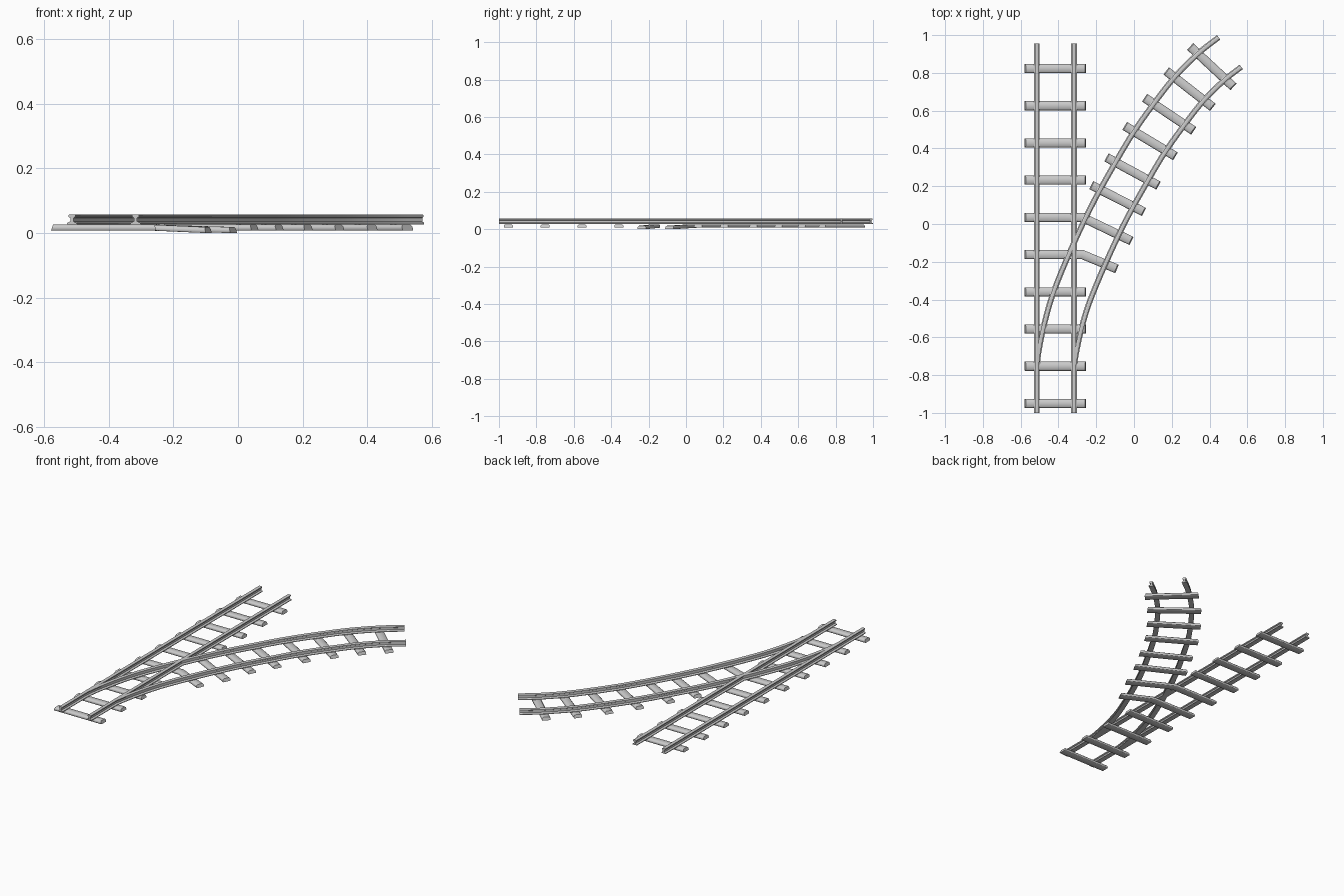
import bpy, bmesh, math
from mathutils import Vector

if "Cube" in bpy.data.objects:
    bpy.data.objects.remove(bpy.data.objects["Cube"])

GAUGE = 0.0985           # half distance between rails
HALF = 0.163             # half sleeper length

# cross-sections as (sideways, height)
half_rail = [(0.015, 0.027), (0.015, 0.031), (0.005, 0.036),
             (0.005, 0.047), (0.0105, 0.050), (0.0105, 0.056), (0.008, 0.058)]
RAIL = half_rail + [(-x, z) for x, z in reversed(half_rail)]
SLEEPER = [(0.022, 0.0), (0.024, 0.002), (0.024, 0.012), (0.017, 0.0185),
           (-0.017, 0.0185), (-0.024, 0.012), (-0.024, 0.002), (-0.022, 0.0)]


def sweep(name, path, profile, trim=0.0):
    """Sweep a profile along a path with mitred joints; trim slopes the ends inward at the top."""
    path = [Vector(p) for p in path]
    top = max(z for _, z in profile)
    bm = bmesh.new()
    rings = []
    last = len(path) - 1
    for i, p in enumerate(path):
        a = (p - path[max(i - 1, 0)]).to_2d()
        b = (path[min(i + 1, last)] - p).to_2d()
        a = a.normalized() if i > 0 else b.normalized()
        b = b.normalized() if i < last else a
        t = (a + b).normalized()
        n = Vector((t.y, -t.x)) / max(t.dot(a), 0.3)
        slope = trim if i == 0 else (-trim if i == last else 0)
        ring = []
        for s, z in profile:
            q = p.to_2d() + n * s + t * slope * z / top
            ring.append(bm.verts.new((q.x, q.y, p.z + z)))
        rings.append(ring)
    k = len(profile)
    for r, s in zip(rings, rings[1:]):
        for j in range(k):
            bm.faces.new((r[j], r[(j + 1) % k], s[(j + 1) % k], s[j]))
    bm.faces.new(rings[0])
    bm.faces.new(rings[-1][::-1])
    bmesh.ops.recalc_face_normals(bm, faces=bm.faces)
    mesh = bpy.data.meshes.new(name)
    bm.to_mesh(mesh)
    bm.free()
    ob = bpy.data.objects.new(name, mesh)
    bpy.context.collection.objects.link(ob)
    bpy.context.view_layer.objects.active = ob
    ob.select_set(True)
    bpy.ops.object.shade_smooth_by_angle(angle=math.radians(50))
    ob.select_set(False)
    return ob


def smooth_path(pts, steps=5):
    """Catmull-Rom curve through the points."""
    pts = [Vector(p) for p in pts]
    ext = [Vector((pts[0].x, pts[0].y - 0.2))] + pts + [2 * pts[-1] - pts[-2]]
    out = []
    for p0, p1, p2, p3 in zip(ext, ext[1:], ext[2:], ext[3:]):
        for i in range(steps):
            t = i / steps
            out.append(0.5 * (2 * p1 + (p2 - p0) * t + (2 * p0 - 5 * p1 + 4 * p2 - p3) * t * t
                              + (3 * p1 - p0 - 3 * p2 + p3) * t ** 3))
    return out + [pts[-1]]


# straight rails
CX = -0.416
for side, label in ((-1, "left"), (1, "right")):
    x = CX + side * GAUGE
    sweep(f"straight_rail_{label}", [(x, -1, 0), (x, 0.955, 0)], RAIL)

# diverging curved rails, offset from a shared centre line
centre = smooth_path([(CX, -0.75), (-0.366, -0.50), (-0.292, -0.288), (-0.148, 0.03),
                      (-0.008, 0.285), (0.085, 0.439), (0.188, 0.584), (0.294, 0.718),
                      (0.41, 0.833), (0.508, 0.91)])
for side, label in ((-1, "left"), (1, "right")):
    pts = []
    for i, p in enumerate(centre):
        t = (centre[min(i + 1, len(centre) - 1)] - centre[max(i - 1, 0)]).normalized()
        if i == 0:
            t = Vector((0, 1))
        q = p + Vector((t.y, -t.x)) * side * GAUGE
        pts.append((q.x, q.y, 0))
    sweep(f"curved_rail_{label}", pts, RAIL)

# straight sleepers; two of them bend out to carry the branch
BENDS = {4: (-0.013, -0.09, 0.0), 5: (-0.09, -0.238, 0.0)}
BASE = 0.008
for i in range(10):
    y = 0.823 - i * 0.197
    path = [(CX - HALF, y, BASE), (CX + HALF, y, BASE)]
    if i in BENDS:
        path[1] = (CX + HALF - 0.02, y, BASE)
        path.append(BENDS[i])
    sweep(f"straight_sleeper_{i + 1}", path, SLEEPER, 0.006)

# branch sleepers: centre x, y and clockwise tilt
for i, (x, y, deg) in enumerate([(0.412, 0.833, 43), (0.294, 0.714, 38), (0.186, 0.581, 34),
                                 (0.085, 0.439, 31), (-0.008, 0.278, 28.5), (-0.087, 0.135, 27)]):
    a = math.radians(deg)
    dx, dy = 0.157 * math.cos(a), -0.157 * math.sin(a)
    sweep(f"branch_sleeper_{i + 1}", [(x - dx, y - dy, BASE), (x + dx, y + dy, BASE)], SLEEPER, 0.006)
